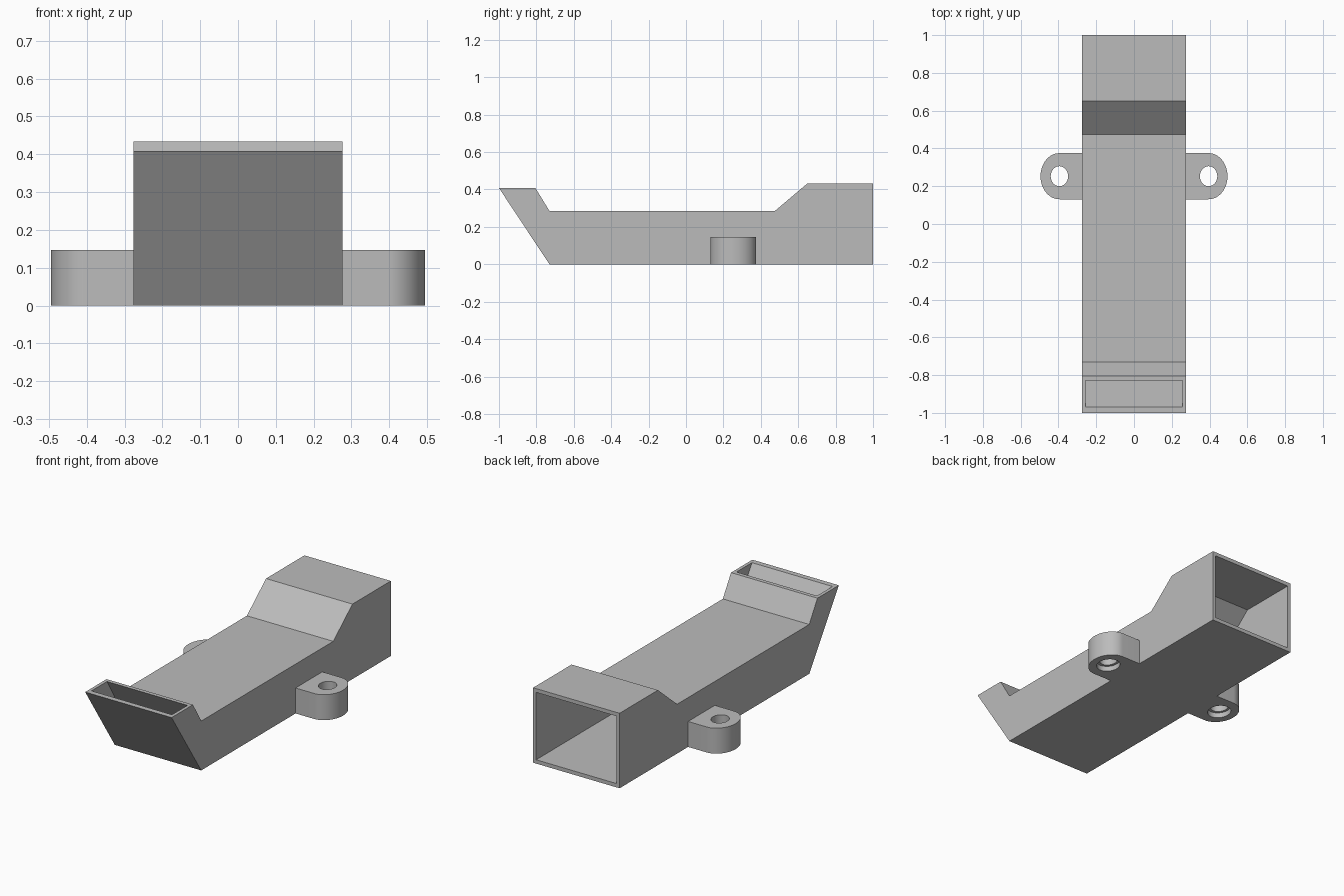
import bpy, bmesh
from math import sin, cos, pi, radians

if "Cube" in bpy.data.objects:
    bpy.data.objects.remove(bpy.data.objects["Cube"], do_unlink=True)

GREY = (0.5, 0.5, 0.5, 1)
grey = bpy.data.materials.new("plain grey")
grey.use_nodes = True
grey.diffuse_color = GREY
grey.node_tree.nodes["Principled BSDF"].inputs["Base Color"].default_value = GREY


def prism(name, start, end):
    """Solid between two matching outlines of 3D points."""
    bm = bmesh.new()
    a = [bm.verts.new(p) for p in start]
    b = [bm.verts.new(p) for p in end]
    bm.faces.new(a)
    bm.faces.new(b[::-1])
    for i in range(len(a)):
        j = (i + 1) % len(a)
        bm.faces.new((a[i], b[i], b[j], a[j]))
    bmesh.ops.recalc_face_normals(bm, faces=bm.faces)
    mesh = bpy.data.meshes.new(name)
    bm.to_mesh(mesh)
    bm.free()
    mesh.materials.append(grey)
    obj = bpy.data.objects.new(name, mesh)
    bpy.context.collection.objects.link(obj)
    return obj


def side_prism(name, profile, half_width):
    return prism(name, [(-half_width, y, z) for y, z in profile],
                 [(half_width, y, z) for y, z in profile])


def upright_prism(name, outline, z0, z1):
    return prism(name, [(x, y, z0) for x, y in outline],
                 [(x, y, z1) for x, y in outline])


def select(obj):
    bpy.ops.object.select_all(action='DESELECT')
    bpy.context.view_layer.objects.active = obj
    obj.select_set(True)


def cut(obj, cutter):
    mod = obj.modifiers.new("cut", 'BOOLEAN')
    mod.operation = 'DIFFERENCE'
    mod.solver = 'EXACT'
    mod.object = cutter
    select(obj)
    bpy.ops.object.modifier_apply(modifier=mod.name)
    bpy.data.objects.remove(cutter, do_unlink=True)


def arc(cx, cy, rx, ry, a0, a1, n):
    return [(cx + rx * cos(a0 + (a1 - a0) * i / n),
             cy + ry * sin(a0 + (a1 - a0) * i / n)) for i in range(n + 1)]


# Hollow duct, open at the rear and at the raised front spout
outer = [(-1, .408), (-.805, .408), (-.73, .285), (.475, .285),
         (.65, .433), (1, .433), (1, 0), (-.73, 0)]
inner = [(-1.03, .5), (-.883, .5), (-.741, .263), (.483, .263),
         (.658, .411), (1.1, .411), (1.1, .022), (-.713, .022)]
duct = side_prism("duct", outer, .276)
cut(duct, side_prism("duct_hollow", inner, .257))

# Mounting lugs with a through hole and a shallow recess underneath
LUG_X, LUG_Y = .395, .253
for side, label in ((1, "left"), (-1, "right")):
    d_shape = [(.268, LUG_Y - .122)] + arc(LUG_X, LUG_Y, .1, .122, -pi / 2, pi / 2, 32)
    d_shape.append((.268, LUG_Y + .122))
    lug = upright_prism(label + "_lug", [(side * x, y) for x, y in d_shape], 0, .147)
    for rx, ry, z0, z1 in ((.046, .053, -.1, .3), (.06, .069, -.1, .03)):
        ring = arc(side * LUG_X, LUG_Y, rx, ry, 0, 2 * pi, 40)[:-1]
        cut(lug, upright_prism("lug_hole", ring, z0, z1))
    select(lug)
    bpy.ops.object.shade_smooth_by_angle(angle=radians(30))
